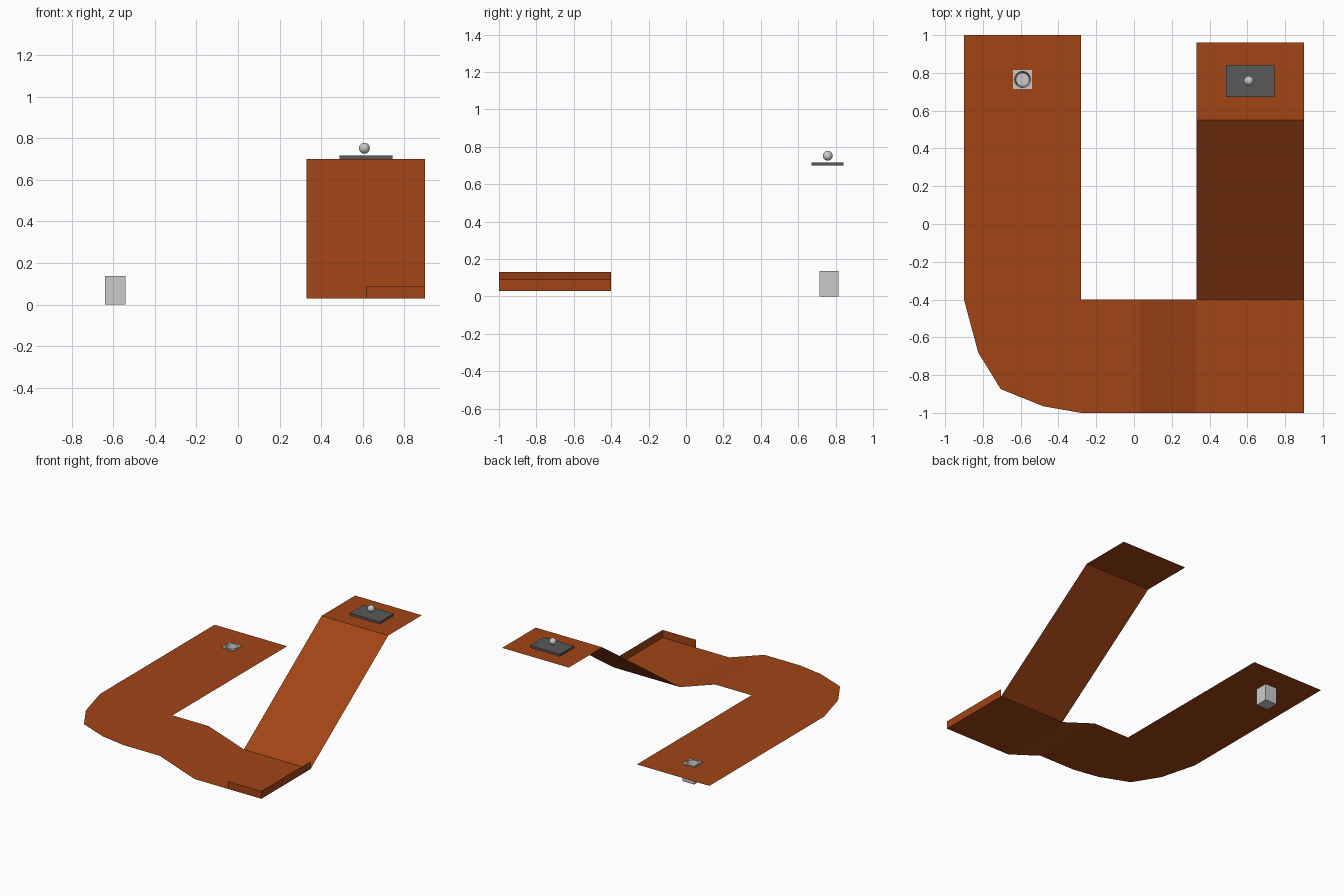
import bpy, bmesh
from math import cos, sin, pi

if "Cube" in bpy.data.objects:
    bpy.data.objects.remove(bpy.data.objects["Cube"])

def material(name, rgb):
    m = bpy.data.materials.new(name)
    m.diffuse_color = (*rgb, 1)
    m.use_nodes = True
    m.node_tree.nodes["Principled BSDF"].inputs["Base Color"].default_value = m.diffuse_color
    return m

brown = material("brown", (0.36, 0.058, 0.008))
dark = material("dark_rubber", (0.1, 0.1, 0.1))

def make(name, polys, mat=None):
    """Build an object from polygons given as point lists, welding shared corners."""
    bm = bmesh.new()
    for p in polys:
        bm.faces.new([bm.verts.new(c) for c in p])
    bmesh.ops.remove_doubles(bm, verts=bm.verts, dist=1e-4)
    me = bpy.data.meshes.new(name)
    bm.to_mesh(me)
    bm.free()
    ob = bpy.data.objects.new(name, me)
    bpy.context.collection.objects.link(ob)
    if mat:
        me.materials.append(mat)
    return ob

LOW, MID, TOP = 0.03, 0.13, 0.70
XL, XI, XR, XE = -0.9, -0.28, 0.33, 0.9
CX, CY, CH = -0.59, 0.765, 0.05      # cup centre and half width

# Upper lane: grid with a square opening for the cup
xs = [XL, CX - CH, CX + CH, XI]
ys = [-0.4, CY - CH, CY + CH, 1.0]
lane = [[(xs[i], ys[j], MID), (xs[i+1], ys[j], MID), (xs[i+1], ys[j+1], MID), (xs[i], ys[j+1], MID)]
        for i in range(3) for j in range(3) if (i, j) != (1, 1)]

# Rounded corner as a fan around the inside corner
arc = [(XL, -0.4), (-0.825, -0.68), (-0.705, -0.875), (-0.48, -0.965), (XI, -1)]
for a, b in zip(arc, arc[1:]):
    lane.append([(XI, -0.4, MID), (*a, MID), (*b, MID)])

# Cross lane: flat, short slope, low landing
steps = [(XI, MID), (0.03, MID), (XR, LOW), (XE, LOW)]
for (x0, z0), (x1, z1) in zip(steps, steps[1:]):
    lane.append([(x0, -1, z0), (x1, -1, z1), (x1, -0.4, z1), (x0, -0.4, z0)])

# Long ramp and raised starting platform
rise = [(-0.4, LOW), (0.55, TOP), (0.96, TOP)]
for (y0, z0), (y1, z1) in zip(rise, rise[1:]):
    lane.append([(XR, y0, z0), (XE, y0, z0), (XE, y1, z1), (XR, y1, z1)])
make("course_lane", lane, brown)

# Low rebound walls at the landing corner
wall = [(0.615, -1), (XE, -1), (XE, -0.4)]
make("rebound_walls", [[(*a, LOW), (*b, LOW), (*b, 0.09), (*a, 0.09)]
                       for a, b in zip(wall, wall[1:])], brown)

# Cup: square block with a tapered round well
N, TOPZ, FLOOR = 16, 0.137, 0.04
def ring(r, z):
    return [(CX + r*cos(2*pi*i/N), CY + r*sin(2*pi*i/N), z) for i in range(N)]
def square(z):
    pts = []
    for i in range(N):
        c, s = cos(2*pi*i/N), sin(2*pi*i/N)
        k = CH / max(abs(c), abs(s))
        pts.append((CX + k*c, CY + k*s, z))
    return pts
loops = [square(0), square(TOPZ), ring(0.043, TOPZ), ring(0.035, FLOOR)]
cup = [[a[i], a[(i+1) % N], b[(i+1) % N], b[i]]
       for a, b in zip(loops, loops[1:]) for i in range(N)]
cup += [loops[0][::-1], loops[-1]]
make("cup", cup)

# Starting mat
bpy.ops.mesh.primitive_cube_add(size=1, location=(0.615, 0.757, 0.708))
mat = bpy.context.object
mat.name = "starting_mat"
mat.scale = (0.255, 0.17, 0.016)
mat.data.materials.append(dark)

# Ball
bpy.ops.mesh.primitive_uv_sphere_add(segments=16, ring_count=10, radius=0.026,
                                     location=(0.608, 0.758, 0.752))
bpy.context.object.name = "ball"
bpy.ops.object.shade_smooth()
